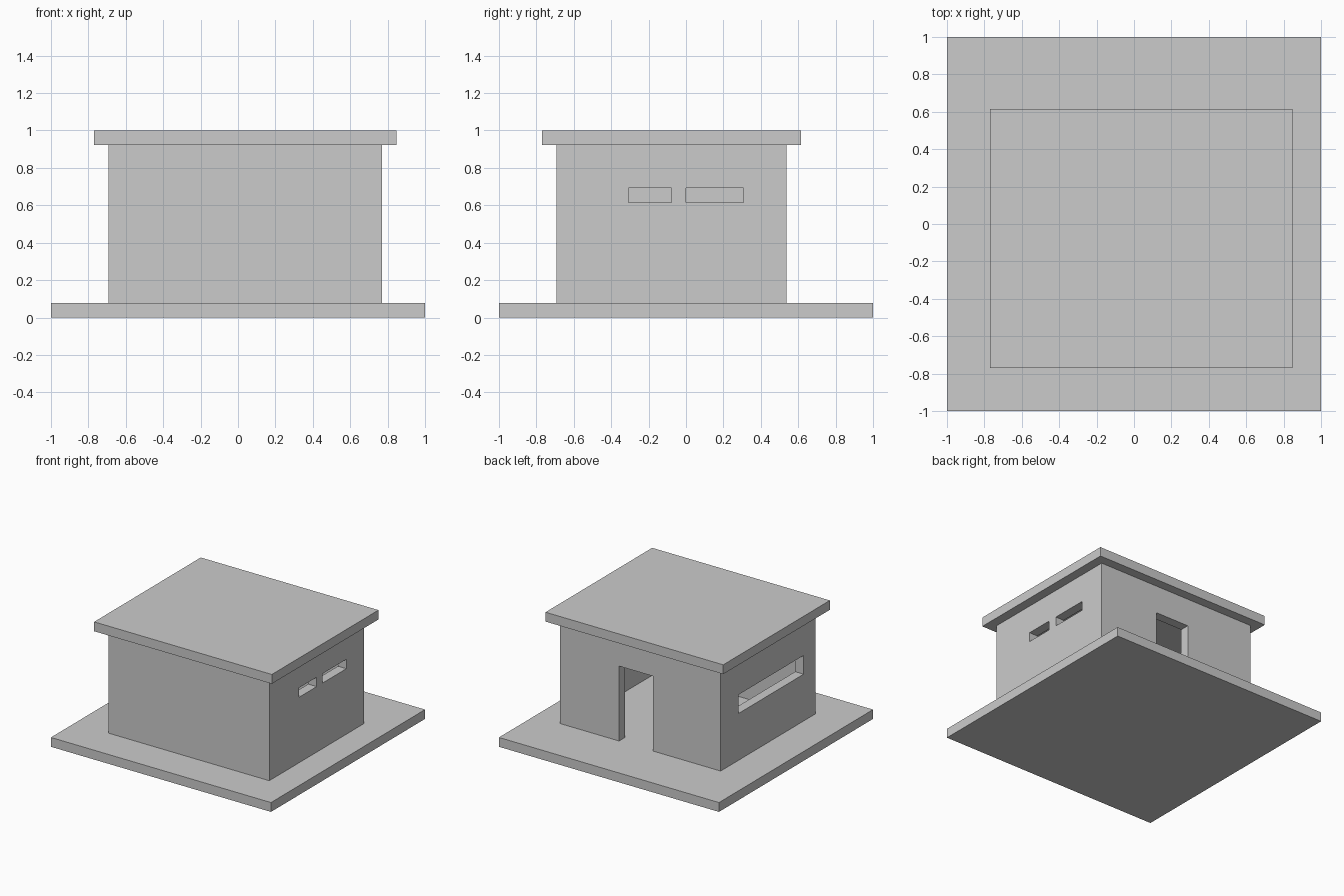
import bpy
import bmesh
from mathutils import Vector

if "Cube" in bpy.data.objects:
    bpy.data.objects.remove(bpy.data.objects["Cube"])

U = 1 / 13  # building module: one wall or slab thickness


def box(name, lo, hi):
    """Box between two corners given in modules."""
    lo, hi = Vector(lo) * U, Vector(hi) * U
    bm = bmesh.new()
    bmesh.ops.create_cube(bm, size=1)
    for v in bm.verts:
        v.co = Vector([(c + 0.5) * (b - a) + a for c, a, b in zip(v.co, lo, hi)])
    mesh = bpy.data.meshes.new(name)
    bm.to_mesh(mesh)
    bm.free()
    obj = bpy.data.objects.new(name, mesh)
    bpy.context.collection.objects.link(obj)
    return obj


def cut(target, name, lo, hi):
    """Subtract a hidden box from the target."""
    cutter = box(name, lo, hi)
    cutter.hide_render = True
    cutter.hide_viewport = True
    cutter.display_type = 'WIRE'
    mod = target.modifiers.new(name, 'BOOLEAN')
    mod.operation = 'DIFFERENCE'
    mod.solver = 'EXACT'
    mod.object = cutter


# Ground slab and overhanging flat roof
box("base_slab", (-13, -13, 0), (13, 13, 1))
box("roof_slab", (-10, -10, 12), (11, 8, 13))

# Hollow walls, one module thick
walls = box("walls", (-9, -9, 1), (10, 7, 12))
cut(walls, "room_cutter", (-8, -8, 0), (9, 6, 13))

# Doorway in the back wall
cut(walls, "door_cutter", (-1, 5, 0), (3, 8, 9))

# Long window on the left, two slots on the right
cut(walls, "left_window_cutter", (-10, -7, 6), (-7, 4, 8))
for i, (y0, y1) in enumerate([(-4, -1), (0, 4)], 1):
    cut(walls, f"right_window_cutter_{i}", (8, y0, 8), (11, y1, 9))
